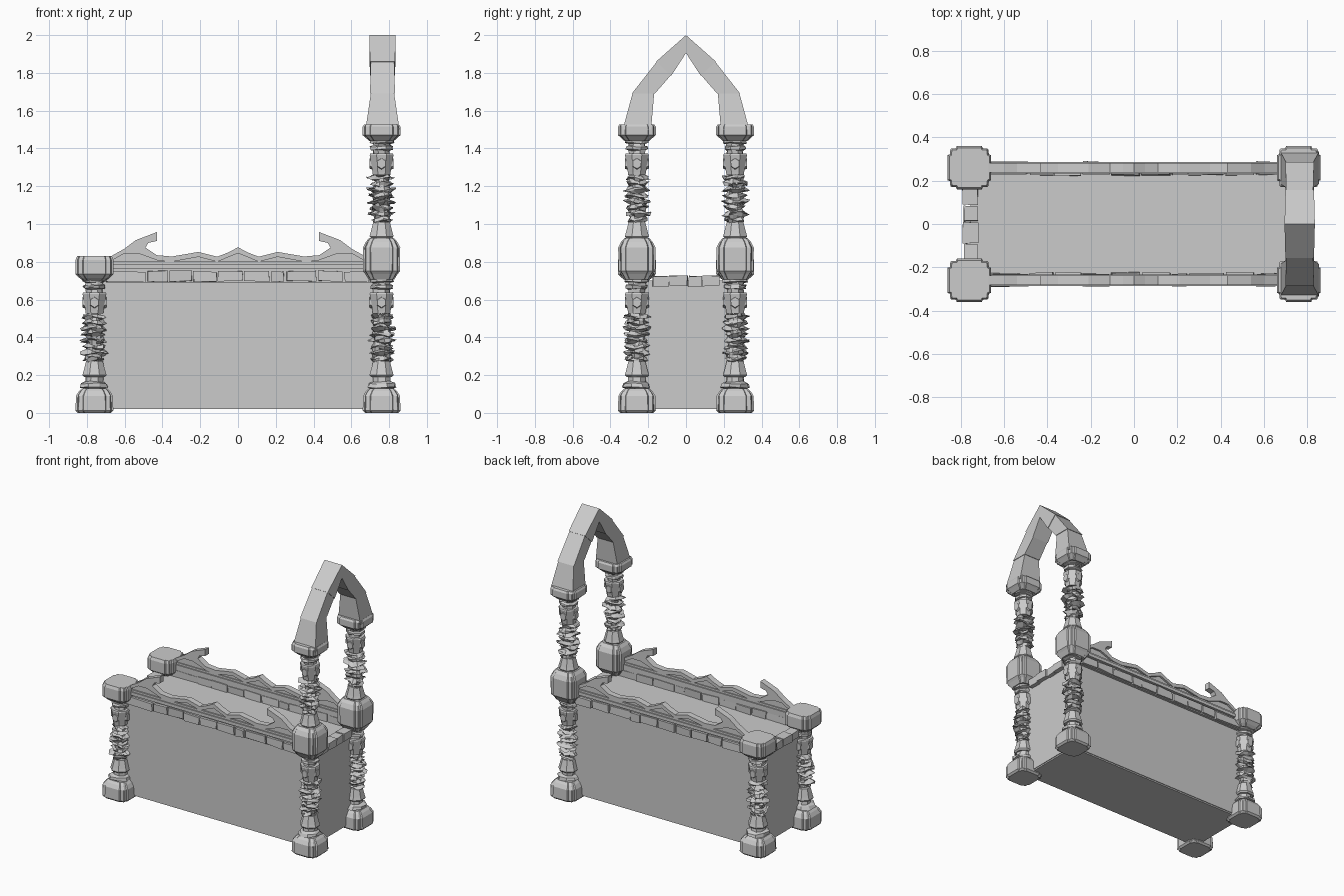
import bpy, bmesh, math, random
from mathutils import Vector

if "Cube" in bpy.data.objects:
    bpy.data.objects.remove(bpy.data.objects["Cube"])

random.seed(4)


def finish(name, bm):
    bmesh.ops.recalc_face_normals(bm, faces=bm.faces[:])
    me = bpy.data.meshes.new(name)
    bm.to_mesh(me)
    bm.free()
    ob = bpy.data.objects.new(name, me)
    bpy.context.collection.objects.link(ob)
    return ob


def skin(bm, rings):
    """Bridge closed rings of points and cap both ends."""
    vs = [[bm.verts.new(p) for p in r] for r in rings]
    n = len(vs[0])
    for a, b in zip(vs, vs[1:]):
        for i in range(n):
            j = (i + 1) % n
            bm.faces.new((a[i], a[j], b[j], b[i]))
    bm.faces.new(vs[0][::-1])
    bm.faces.new(vs[-1])


def box(bm, x0, x1, y0, y1, z0, z1, jit=0.0):
    def j():
        return random.uniform(-jit, jit)
    skin(bm, [[(x + j(), y + j(), z + j()) for x, y in
               ((x0, y0), (x1, y0), (x1, y1), (x0, y1))] for z in (z0, z1)])


def slab(bm, pts, y0, y1):
    """Extrude an x-z outline along y."""
    skin(bm, [[(x, y, z) for x, z in pts] for y in (y0, y1)])


# square outline with stepped corners, used for bases and capitals
STEP = []
for k in range(4):
    c, s = round(math.cos(k * math.pi / 2)), round(math.sin(k * math.pi / 2))
    for u, v in ((1, -.58), (1, .58), (.9, .62), (.88, .84), (.84, .88), (.62, .9)):
        STEP.append((u * c - v * s, u * s + v * c))


def block(bm, cx, cy, prof):
    skin(bm, [[(cx + u * r, cy + v * r, z) for u, v in STEP] for z, r in prof])


def turned(bm, cx, cy, prof, n=8, wob=0.0):
    """Faceted turning; wob tilts and notches the rims for a carved look."""
    rings = []
    for z, r in prof:
        ph = random.uniform(0, 6.28)
        ring = []
        for i in range(n):
            a = 2 * math.pi * (i + .5) / n
            rr = r / math.cos(math.pi / n) * (1 + random.uniform(-2, .6) * wob * 3)
            ring.append((cx + rr * math.cos(a), cy + rr * math.sin(a),
                         z + wob * .12 * math.sin(2 * a + ph)))
        rings.append(ring)
    skin(bm, rings)


def shaft(bm, cx, cy, z):
    # lower collar and flare
    turned(bm, cx, cy, [(z - .085, .05), (z - .07, .055), (z - .065, .076), (z - .045, .07),
                        (z - .035, .05), (z - .005, .048)], wob=.03)
    turned(bm, cx, cy, [(z - .01, .055), (z, .064), (z + .02, .058), (z + .075, .044)])
    # carved rings in the middle
    prof = []
    for i in range(8):
        h = z + .075 + i * .032
        R = (.058, .07, .062, .073, .066, .073, .062, .07)[i]
        prof += [(h, .045), (h + .008, R), (h + .015, R), (h + .023, .046)]
    turned(bm, cx, cy, prof, n=12, wob=.07)
    # lozenge bosses on flare faces
    turned(bm, cx, cy, [(z + .325, .046), (z + .34, .048), (z + .40, .058), (z + .43, .063), (z + .437, .06)])
    for k in range(4):
        a = k * math.pi / 2
        d, t = Vector((math.cos(a), math.sin(a), 0)), Vector((-math.sin(a), math.cos(a), 0))
        o = Vector((cx, cy, z + .385))
        skin(bm, [[o + d * .04 + t * u * .032 + Vector((0, 0, w * .035)) for u, w in HEX],
                  [o + d * .064 + t * u * .024 + Vector((0, 0, w * .027)) for u, w in HEX]])
    # upper neck beads
    turned(bm, cx, cy, [(z + .435, .045), (z + .455, .045), (z + .46, .06), (z + .475, .06),
                        (z + .48, .046), (z + .49, .046), (z + .495, .066), (z + .51, .062), (z + .53, .055)], wob=.03)


HEX = [(math.sin(i * math.pi / 3), math.cos(i * math.pi / 3)) for i in range(6)]
BASE = [(0, .088), (.012, .1), (.09, .098), (.115, .082), (.13, .066)]
CAP = [(.70, .06), (.715, .08), (.735, .1), (.81, .1), (.83, .092)]
KNOT = [(.705, .066), (.735, .085), (.75, .097), (.875, .099), (.905, .084), (.925, .066)]
TOP = [(1.44, .066), (1.462, .09), (1.47, .1), (1.515, .1), (1.528, .092)]

# four posts, the pair at +x twice as tall
for sx, tag in ((-1, "short"), (1, "tall")):
    for sy, side in ((-1, "front"), (1, "back")):
        cx, cy = sx * .76, sy * .26
        bm = bmesh.new()
        block(bm, cx, cy, BASE)
        shaft(bm, cx, cy, .2)
        if sx < 0:
            block(bm, cx, cy, CAP)
        else:
            block(bm, cx, cy, KNOT)
            shaft(bm, cx, cy, .935)
            block(bm, cx, cy, TOP)
        finish(f"{tag}_post_{side}", bm)

# pointed arch of stone blocks: outer (y, z), inner (y, z), half depth
STATIONS = [((.335, 1.50), (.185, 1.50), .09), ((.287, 1.69), (.165, 1.69), .066),
            ((.158, 1.86), (.078, 1.785), .066), ((0, 2.0), (0, 1.905), .07)]
bm = bmesh.new()
for s in (-1, 1):
    for i in range(3):
        rings = []
        for e, (o, n, d) in enumerate(STATIONS[i:i + 2]):
            g = 1.0 if e == 0 else .94          # slight step at each joint
            if i == 2 and e == 1:
                g = 1.0
            m = ((o[0] + n[0]) / 2, (o[1] + n[1]) / 2)
            q = [(m[0] + (p[0] - m[0]) * g, m[1] + (p[1] - m[1]) * g) for p in (o, n)]
            x0, x1 = .765 - d * g, .765 + d * g
            rings.append([(x0, s * q[0][0], q[0][1]), (x1, s * q[0][0], q[0][1]),
                          (x1, s * q[1][0], q[1][1]), (x0, s * q[1][0], q[1][1])])
        skin(bm, rings)
finish("arch", bm)

# main chest
bm = bmesh.new()
box(bm, -.755, .755, -.25, .25, .03, .70)
box(bm, -.75, .75, -.245, .245, .02, .03)
finish("body", bm)

# crest outline, left half upper edge then lower edge of the raised band
UP = [(-.68, .825), (-.60, .87), (-.54, .915), (-.43, .957), (-.43, .91), (-.475, .9), (-.49, .875),
      (-.43, .835), (-.35, .828), (-.21, .852), (-.11, .827), (-.05, .85), (0, .877)]
LOW = [(-.68, .80), (-.60, .845), (-.53, .845), (-.42, .805), (-.35, .80), (-.21, .826), (-.11, .80), (-.05, .825), (0, .845)]


def both(half):
    return half + [(-x, z) for x, z in half[-2::-1]]


for s, side in ((-1, "front"), (1, "back")):
    # brick course
    bm = bmesh.new()
    box(bm, -.70, .70, s * .232, s * .268, .69, .77)
    edges = [-.70, -.485, -.37, -.24, -.11, .03, .17, .25, .42, .56, .70]
    for i, (a, b) in enumerate(zip(edges, edges[1:])):
        lift = .008 if i % 3 == 0 else 0
        box(bm, a + .005, b - .005, s * (.225 + lift / 2), s * (.283 + lift / 2), .697 - lift / 2, .752 - lift / 2, .004)
    finish(f"{side}_bricks", bm)
    # moulded rail above the bricks
    bm = bmesh.new()
    box(bm, -.68, .68, s * .232, s * .286, .765, .788)
    box(bm, -.68, .68, s * .24, s * .278, .785, .802)
    finish(f"{side}_rail", bm)
    # crest panel and raised wavy trim
    bm = bmesh.new()
    slab(bm, both(LOW) + [(.68, .785), (-.68, .785)], s * .247, s * .268)
    slab(bm, both(UP) + both(LOW)[::-1], s * .238, s * .282)
    finish(f"{side}_crest", bm)

# brick course on both ends
for s, side in ((-1, "left"), (1, "right")):
    bm = bmesh.new()
    edges = [-.18, -.09, .01, .085, .18]
    for i, (a, b) in enumerate(zip(edges, edges[1:])):
        o = .006 * (i % 2)
        box(bm, s * .72, s * (.785 + o), a + .003, b - .003, .67 + o / 2, .724 + o / 2, .003)
    finish(f"{side}_bricks", bm)
